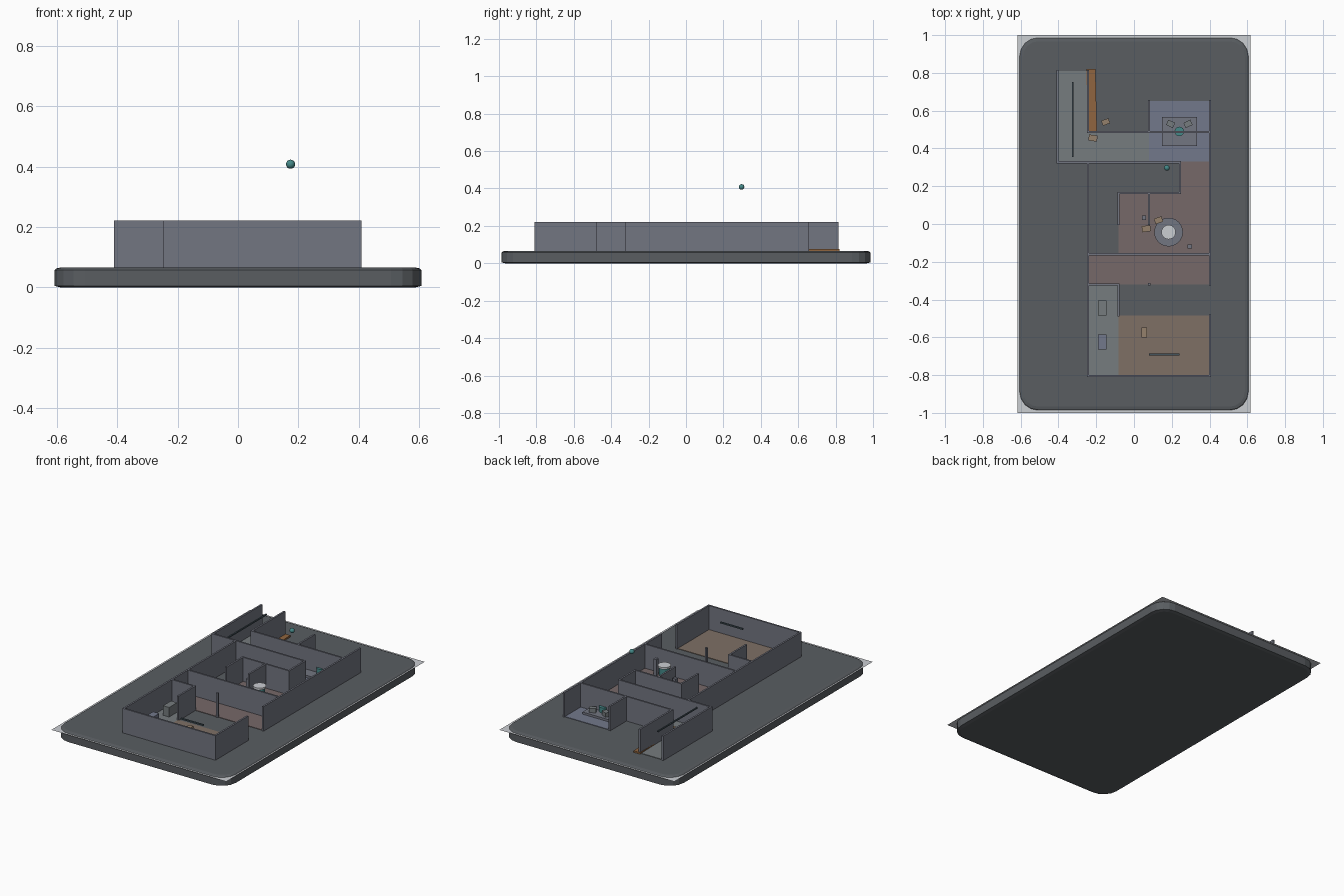
import bpy, bmesh, math
from mathutils import Matrix

if "Cube" in bpy.data.objects:
    bpy.data.objects.remove(bpy.data.objects["Cube"])

TOP = 0.066      # top of the base
WALL_TOP = 0.222
T = 0.011        # wall thickness


def material(name, r, g, b):
    m = bpy.data.materials.new(name)
    m.diffuse_color = (r, g, b, 1)
    m.use_nodes = True
    m.node_tree.nodes["Principled BSDF"].inputs["Base Color"].default_value = m.diffuse_color
    return m


SLATE = material("slate", 0.10, 0.11, 0.12)
WALL = material("wall_grey", 0.17, 0.18, 0.22)
BROWN = material("brown_floor", 0.21, 0.16, 0.13)
RED = material("reddish_floor", 0.18, 0.14, 0.14)
BLUE = material("blue_floor", 0.17, 0.19, 0.26)
GREY = material("grey_floor", 0.18, 0.20, 0.21)
ORANGE = material("orange_wood", 0.28, 0.13, 0.05)
CRATE = material("crate_wood", 0.30, 0.22, 0.15)
TEAL = material("teal", 0.06, 0.25, 0.25)
PALE = material("pale", 0.6, 0.62, 0.65)
DARK = material("dark_metal", 0.06, 0.09, 0.11)


def finish(name, bm, mat):
    bmesh.ops.recalc_face_normals(bm, faces=bm.faces)
    me = bpy.data.meshes.new(name)
    bm.to_mesh(me)
    bm.free()
    ob = bpy.data.objects.new(name, me)
    bpy.context.collection.objects.link(ob)
    me.materials.append(mat)
    return ob


def box(name, x0, x1, y0, y1, z0, z1, mat, turn=0):
    bm = bmesh.new()
    bmesh.ops.create_cube(bm, size=1, matrix=Matrix.Diagonal((x1 - x0, y1 - y0, z1 - z0, 1)))
    ob = finish(name, bm, mat)
    ob.location = ((x0 + x1) / 2, (y0 + y1) / 2, (z0 + z1) / 2)
    ob.rotation_euler.z = math.radians(turn)
    return ob


def block(name, x, y, w, d, z0, z1, mat, turn=0):
    return box(name, x - w / 2, x + w / 2, y - d / 2, y + d / 2, z0, z1, mat, turn)


def disc(name, x, y, r, z0, z1, mat, sides=24):
    bm = bmesh.new()
    bmesh.ops.create_cone(bm, cap_ends=True, segments=sides, radius1=r, radius2=r, depth=z1 - z0)
    ob = finish(name, bm, mat)
    ob.location = (x, y, (z0 + z1) / 2)
    return ob


def rounded_slab(name, hx, hy, r, levels, mat, steps=4):
    # stack of rounded rectangles given as (height, inset)
    bm = bmesh.new()
    rings = []
    for z, inset in levels:
        ring = []
        for q, (sx, sy) in enumerate(((1, 1), (-1, 1), (-1, -1), (1, -1))):
            for i in range(steps + 1):
                a = math.radians(90 * (q + i / steps))
                ring.append(bm.verts.new((sx * (hx - r) + (r - inset) * math.cos(a),
                                          sy * (hy - r) + (r - inset) * math.sin(a), z)))
        rings.append(ring)
    for lo, hi in zip(rings, rings[1:]):
        n = len(lo)
        for i in range(n):
            bm.faces.new((lo[i], lo[(i + 1) % n], hi[(i + 1) % n], hi[i]))
    bm.faces.new(rings[0])
    bm.faces.new(rings[-1])
    return finish(name, bm, mat)


# base slab and the flat sheet that cuts through it
rounded_slab("base_slab", 0.607, 0.987, 0.10,
             [(0, 0.02), (0.005, 0), (0.057, 0), (0.063, 0.006), (TOP, 0.02)], SLATE)
bm = bmesh.new()
bmesh.ops.create_grid(bm, x_segments=1, y_segments=1, size=1,
                      matrix=Matrix.Translation((0, 0, 0.058)) @ Matrix.Diagonal((0.617, 1, 1, 1)))
finish("ground_sheet", bm, PALE)

# floors
for name, x0, x1, y0, y1, mat in (
        ("entry_floor", -0.405, -0.243, 0.33, 0.81, GREY),
        ("corridor_floor", -0.243, 0.08, 0.33, 0.488, GREY),
        ("blue_room_floor", 0.08, 0.403, 0.33, 0.652, BLUE),
        ("passage_floor", 0.243, 0.403, 0.165, 0.33, RED),
        ("main_room_floor", -0.082, 0.403, -0.16, 0.165, RED),
        ("cross_hall_floor", -0.243, 0.403, -0.32, -0.16, RED),
        ("side_hall_floor", -0.243, -0.082, -0.805, -0.32, GREY),
        ("brown_room_floor", -0.082, 0.403, -0.805, -0.485, BROWN)):
    box(name, x0, x1, y0, y1, TOP - 0.004, TOP + 0.003, mat)

# walls as segments along grid lines
for i, (x0, y0, x1, y1) in enumerate((
        (-0.405, 0.327, -0.405, 0.81), (-0.243, 0.488, -0.243, 0.81),
        (-0.243, 0.488, 0.403, 0.488), (-0.405, 0.327, 0.243, 0.327),
        (0.08, 0.488, 0.08, 0.652), (0.403, -0.32, 0.403, 0.652),
        (0.243, 0.165, 0.243, 0.327), (-0.082, 0.165, 0.243, 0.165),
        (-0.082, 0.0, -0.082, 0.165), (0.08, 0.0, 0.08, 0.165),
        (-0.243, -0.805, -0.243, 0.327), (-0.243, -0.16, 0.403, -0.16),
        (-0.243, -0.32, -0.082, -0.32), (-0.082, -0.485, -0.082, -0.32),
        (-0.243, -0.805, 0.403, -0.805), (0.403, -0.805, 0.403, -0.485))):
    h = T / 2
    box(f"wall_{i + 1}", x0 - h, x1 + h, y0 - h, y1 + h, TOP - 0.002, WALL_TOP, WALL)

# free-standing posts
block("hall_post", 0.08, -0.32, 0.013, 0.013, TOP, WALL_TOP, WALL)
for i, (x, y) in enumerate(((0.295, -0.12), (0.053, 0.033))):
    block(f"pillar_{i + 1}", x, y, 0.022, 0.022, TOP, 0.17, WALL)

# round pedestal in the main room
disc("pedestal_base", 0.183, -0.043, 0.076, TOP, 0.078, WALL)
disc("pedestal_column", 0.183, -0.043, 0.030, 0.078, 0.178, TEAL)
disc("pedestal_top", 0.183, -0.043, 0.038, 0.178, 0.19, PALE)

# blue room: platform, centre drum, two seats
block("platform", 0.24, 0.49, 0.185, 0.155, TOP, 0.083, WALL)
disc("centre_drum", 0.24, 0.49, 0.025, 0.083, 0.115, TEAL, 16)
for s in (-1, 1):
    block("seat_left" if s < 0 else "seat_right", 0.24 + s * 0.046, 0.53,
          0.04, 0.03, 0.083, 0.11, GREY, s * 25)

# side hall cabinets
for i, y in enumerate((-0.445, -0.625)):
    block(f"cabinet_{i + 1}", -0.168, y, 0.043, 0.08, TOP, 0.13, BLUE if i else GREY)

# scattered crates
for i, (x, y, w, d, turn) in enumerate((
        (-0.15, 0.54, 0.04, 0.028, 20), (-0.217, 0.455, 0.046, 0.032, -8),
        (0.065, -0.025, 0.046, 0.032, 8), (0.13, 0.02, 0.042, 0.03, 20),
        (0.055, -0.575, 0.03, 0.052, 0))):
    block(f"crate_{i + 1}", x, y, w, d, TOP, 0.094, CRATE, turn)

# orange plank along the entry wall
block("plank", -0.224, 0.655, 0.048, 0.33, TOP - 0.002, 0.076, ORANGE, 1.5)

# hanging strip lights and floating ball
block("entry_strip_light", -0.325, 0.553, 0.008, 0.395, 0.20, 0.208, DARK)
block("brown_room_strip_light", 0.16, -0.69, 0.16, 0.01, 0.195, 0.203, DARK)
bm = bmesh.new()
bmesh.ops.create_uvsphere(bm, u_segments=16, v_segments=10, radius=0.015)
ball = finish("floating_ball", bm, TEAL)
ball.location = (0.174, 0.297, 0.408)
for p in ball.data.polygons:
    p.use_smooth = True
